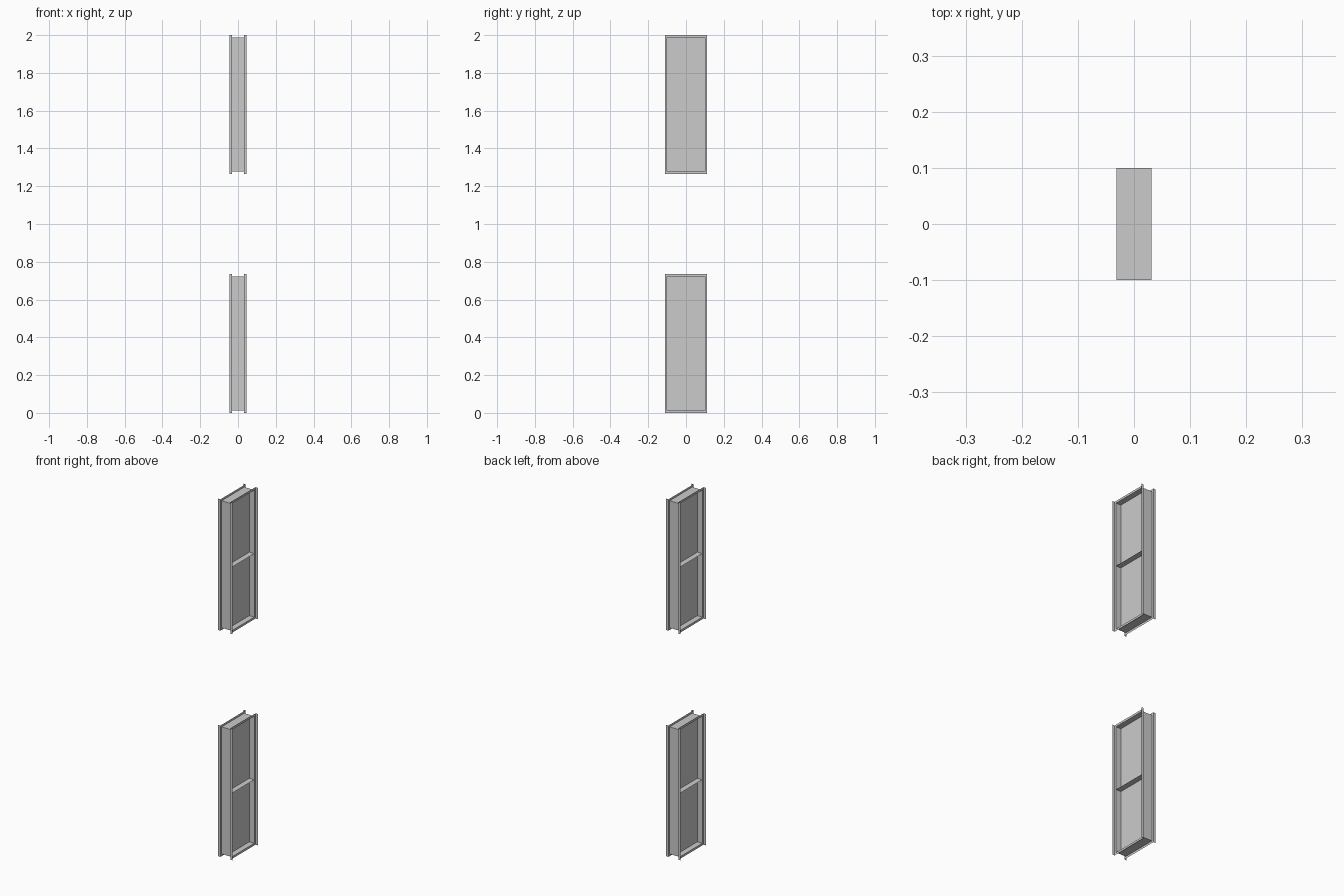
import bpy, bmesh

if "Cube" in bpy.data.objects:
    bpy.data.objects.remove(bpy.data.objects["Cube"])

H = 0.735            # height of one unit
BX, BY = 0.031, 0.1  # half size of the inner box
FX, FY = 0.045, 0.111  # reach of the outer flanges
E = 0.012            # flange height beyond the box ends


def sheet_object(name, quads):
    """Thin sheet-metal part: every quad is (corner, edge u, edge v)."""
    bm = bmesh.new()
    for c, u, v in quads:
        pts = [c,
               [c[i] + u[i] for i in range(3)],
               [c[i] + u[i] + v[i] for i in range(3)],
               [c[i] + v[i] for i in range(3)]]
        bm.faces.new([bm.verts.new(p) for p in pts])
    bmesh.ops.remove_doubles(bm, verts=bm.verts, dist=1e-5)
    me = bpy.data.meshes.new(name)
    bm.to_mesh(me)
    bm.free()
    ob = bpy.data.objects.new(name, me)
    bpy.context.collection.objects.link(ob)
    return ob


for label, z in (("lower", 0.0), ("upper", 2.0 - H)):
    top, bot = z + H, z
    # box walls: two sides and two ends
    walls = [((-BX, s * BY, bot + E), (2 * BX, 0, 0), (0, 0, H - 2 * E)) for s in (-1, 1)]
    walls += [((-BX, -BY, h), (2 * BX, 0, 0), (0, 2 * BY, 0)) for h in (bot + E, top - E)]
    sheet_object(label + "_box_walls", walls)

    # central web and the cross divider
    sheet_object(label + "_web", [((0, -BY, bot + E), (0, 2 * BY, 0), (0, 0, H - 2 * E))])
    sheet_object(label + "_divider", [((-BX, -BY, z + H / 2), (2 * BX, 0, 0), (0, 2 * BY, 0))])

    # flange ring on each face, with upright lips along its long edges
    flanges = []
    for sx in (-1, 1):
        x = sx * BX
        for h in (bot, top - E):
            flanges.append(((x, -FY, h), (0, 2 * FY, 0), (0, 0, E)))
        for sy in (-1, 1):
            flanges.append(((x, sy * BY, bot + E), (0, sy * (FY - BY), 0), (0, 0, H - 2 * E)))
            flanges.append(((x, sy * FY, bot), (sx * (FX - BX), 0, 0), (0, 0, H)))
    sheet_object(label + "_flanges", flanges)
